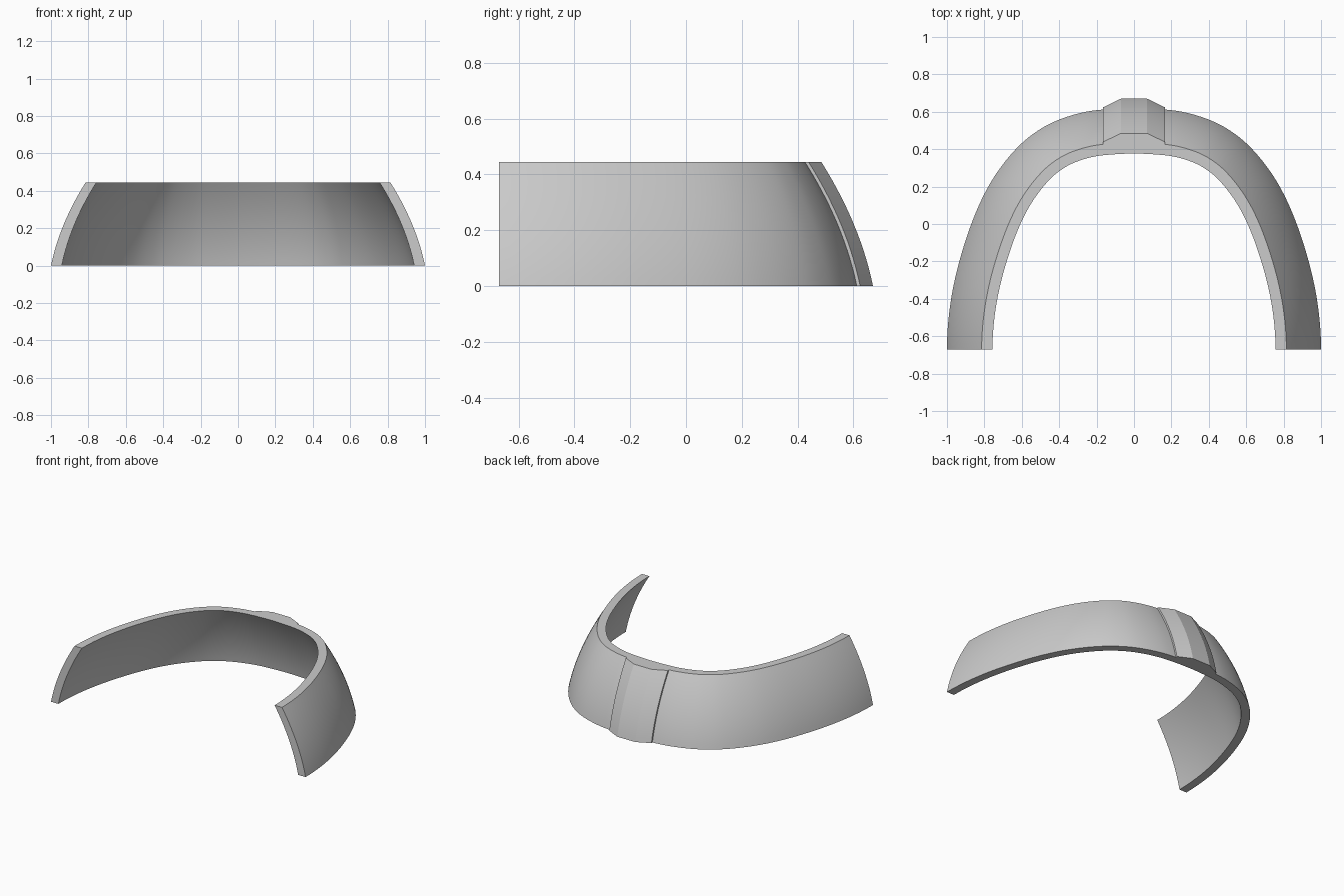
import bpy, bmesh, math
from mathutils import Vector

HEIGHT = 0.445
WALL = 0.058
ROWS = 14

cube = bpy.data.objects.get("Cube")
if cube:
    bpy.data.objects.remove(cube, do_unlink=True)

grey = bpy.data.materials.new("plain_grey")
grey.use_nodes = True
grey.diffuse_color = (0.6, 0.6, 0.6, 1)
grey.node_tree.nodes["Principled BSDF"].inputs["Base Color"].default_value = (0.6, 0.6, 0.6, 1)


def lean(z):
    """Inward lean of the wall at height z."""
    return 0.205 * z + 0.475 * z * z


def smooth_path(points, steps):
    """Catmull-Rom path through the inner points; the first and last only guide it."""
    path = []
    for a, b, c, d in zip(points, points[1:], points[2:], points[3:]):
        for i in range(steps):
            t = i / steps
            path.append(0.5 * (2 * b + (c - a) * t + (2 * a - 5 * b + 4 * c - d) * t * t
                               + (3 * b - a - 3 * c + d) * t ** 3))
    path.append(points[-2])
    return path


def loft(name, rings, angle):
    """Skin closed rings into a solid with flat end caps."""
    bm = bmesh.new()
    loops = [[bm.verts.new(p) for p in ring] for ring in rings]
    n = len(loops[0])
    for a, b in zip(loops, loops[1:]):
        for i in range(n):
            j = (i + 1) % n
            bm.faces.new((a[i], a[j], b[j], b[i]))
    bm.faces.new(loops[0])
    bm.faces.new(loops[-1])
    bmesh.ops.recalc_face_normals(bm, faces=bm.faces)
    mesh = bpy.data.meshes.new(name)
    bm.to_mesh(mesh)
    bm.free()
    mesh.materials.append(grey)
    obj = bpy.data.objects.new(name, mesh)
    bpy.context.collection.objects.link(obj)
    bpy.ops.object.select_all(action='DESELECT')
    obj.select_set(True)
    bpy.context.view_layer.objects.active = obj
    bpy.ops.object.shade_smooth_by_angle(angle=math.radians(angle))
    return obj


levels = [HEIGHT * i / ROWS for i in range(ROWS + 1)]

# Arched band: half plan outline, mirrored across the middle
half = [Vector(p) for p in (
    (-1, -0.67), (-0.985, -0.45), (-0.942, -0.23), (-0.87, 0), (-0.79, 0.18),
    (-0.7, 0.32), (-0.6, 0.432), (-0.5, 0.508), (-0.4, 0.558), (-0.28, 0.595),
    (-0.165, 0.612), (0, 0.62))]
outline = half + [Vector((-p.x, p.y)) for p in reversed(half[:-1])]
guides = [Vector((-0.985, -0.89))] + outline + [Vector((0.985, -0.89))]
path = smooth_path(guides, 6)

rings = []
for i, p in enumerate(path):
    if i in (0, len(path) - 1):
        inward = Vector((-math.copysign(1, p.x), 0))
    else:
        along = (path[i + 1] - path[i - 1]).normalized()
        inward = Vector((along.y, -along.x))
    outer = [(*(p + inward * lean(z)), z) for z in levels]
    inner = [(*(p + inward * (lean(z) + WALL)), z) for z in reversed(levels)]
    rings.append(outer + inner)
loft("arched_band", rings, 30)

# Raised rear boss with a flat centre and sloping sides
plan = [(-0.165, 0.59), (-0.165, 0.624), (-0.07, 0.67),
        (0.07, 0.67), (0.165, 0.624), (0.165, 0.59)]
loft("rear_boss", [[(x, y - lean(z), z) for x, y in plan] for z in levels], 18)
